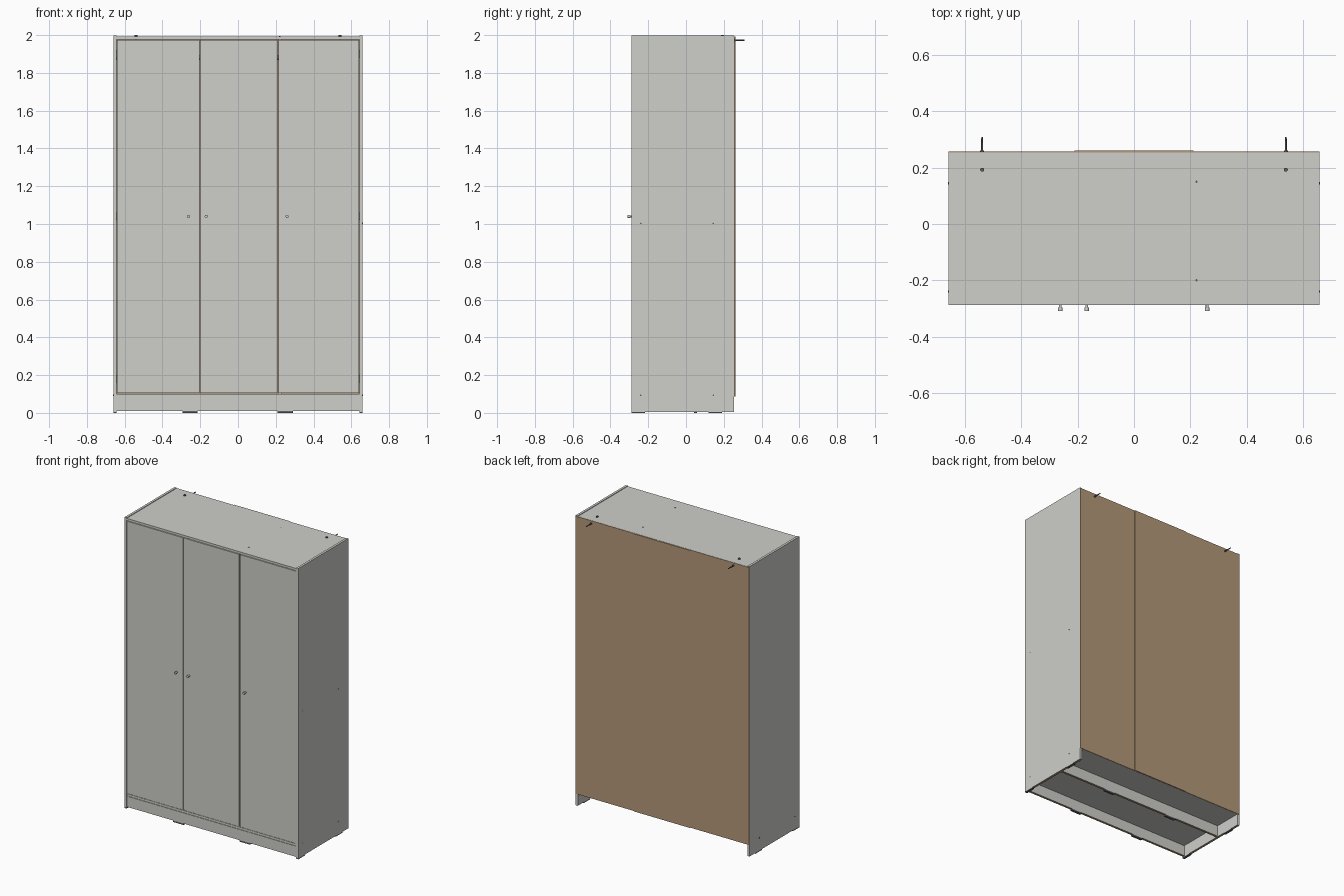
import bpy
import bmesh
import math
from mathutils import Matrix, Vector

cube = bpy.data.objects.get("Cube")
if cube:
    bpy.data.objects.remove(cube, do_unlink=True)


def material(name, rgb):
    m = bpy.data.materials.new(name)
    m.use_nodes = True
    m.diffuse_color = (*rgb, 1)
    m.node_tree.nodes["Principled BSDF"].inputs["Base Color"].default_value = (*rgb, 1)
    return m


WHITE = material("pale grey laminate", (0.62, 0.62, 0.59))
BROWN = material("brown hardboard", (0.46, 0.32, 0.19))
DARK = material("dark metal", (0.12, 0.12, 0.12))


def finish(bm, name, *mats):
    me = bpy.data.meshes.new(name)
    bm.to_mesh(me)
    bm.free()
    for m in mats:
        me.materials.append(m)
    ob = bpy.data.objects.new(name, me)
    bpy.context.collection.objects.link(ob)
    return ob


def board(name, x, y, z, mat=WHITE, raw_bottom=False):
    """Box from (min, max) ranges, optionally with an unfinished lower edge."""
    bm = bmesh.new()
    size = Vector([r[1] - r[0] for r in (x, y, z)])
    mid = Vector([(r[0] + r[1]) / 2 for r in (x, y, z)])
    bmesh.ops.create_cube(bm, size=1, matrix=Matrix.Translation(mid) @ Matrix.Diagonal((*size, 1)))
    bm.normal_update()
    if raw_bottom:
        for f in bm.faces:
            f.material_index = int(f.normal.z < -0.5)
        return finish(bm, name, mat, BROWN)
    return finish(bm, name, mat)


def rod(name, centre, radius, length, axis, mat, tip=None):
    """Round bar along an axis, with an optional narrower tip."""
    bm = bmesh.new()
    turn = Vector((0, 0, 1)).rotation_difference(Vector(axis)).to_matrix().to_4x4()
    bmesh.ops.create_cone(bm, cap_ends=True, segments=16, radius1=radius,
                          radius2=radius if tip is None else tip, depth=length,
                          matrix=Matrix.Translation(centre) @ turn)
    for f in bm.faces:
        f.smooth = len(f.verts) == 4
    ob = finish(bm, name, mat)
    for e in ob.data.edges:
        a, b = (ob.data.vertices[i].co for i in e.vertices)
        e.use_edge_sharp = abs((a - b).dot(Vector(axis))) < length / 2
    return ob


T = 0.016
W = 0.66
FRONT, REAR = -0.288, 0.254
INNER = (-W + T, W - T)

# Carcass
for s, side in ((1, "left"), (-1, "right")):
    xs = sorted((s * W, s * (W - T)))
    board(side + "_side_panel", xs, (FRONT, REAR), (0.006, 1.997), raw_bottom=True)
    for y, end in ((-0.288, "front"), (0.12, "back")):
        board(f"{side}_{end}_side_pad", xs, (y, y + 0.07), (0, 0.006), DARK)
board("top_panel", INNER, (FRONT, REAR), (1.978, 1.993))
board("floor_panel", INNER, (FRONT + 0.004, REAR), (0.085, 0.1))
board("plinth", INNER, (FRONT + 0.004, FRONT + 0.02), (0.01, 0.083), raw_bottom=True)
board("floor_support_rail", INNER, (0.042, 0.058), (0.01, 0.085), raw_bottom=True)
for x in (-0.295, 0.21):
    board("plinth_pad", (x, x + 0.08), (FRONT + 0.004, FRONT + 0.02), (0, 0.01), DARK)
    board("rail_pad", (x, x + 0.08), (0.042, 0.058), (0, 0.01), DARK)

# Interior
board("partition", (0.214, 0.23), (FRONT + 0.03, REAR), (0.1, 1.978))
board("shelf", (0.23, W - T), (FRONT + 0.03, REAR), (0.995, 1.011))
rod("hanging_rail", ((INNER[0] + 0.214) / 2, 0, 1.88), 0.012, 0.214 - INNER[0], (1, 0, 0), DARK)

# Back boards, the middle one overlapping its neighbours
BACK_Z = (0.086, 1.992)
board("back_board_right", (-W, -0.2), (REAR, 0.257), BACK_Z, BROWN)
board("back_board_left", (0.2, W), (REAR, 0.257), BACK_Z, BROWN)
board("back_board_middle", (-0.212, 0.212), (REAR, 0.262), BACK_Z, BROWN)

# Doors with a cover strip between the pair
DOOR_Z = (0.104, 1.974)
for name, x in (("right", (-0.641, -0.216)), ("middle", (-0.202, 0.209)), ("left", (0.215, 0.641))):
    board(name + "_door", x, (FRONT, FRONT + T), DOOR_Z)
board("door_cover_strip", (-0.222, -0.204), (FRONT + 0.004, FRONT + 0.024), DOOR_Z)

# Hinges
for s in (-1, 1):
    for z in (0.18, 1.04, 1.9):
        xs = sorted((s * 0.6, s * 0.6435))
        board("hinge", xs, (FRONT + 0.008, FRONT + 0.03), (z - 0.02, z + 0.02), DARK)

# Knobs
for x in (-0.262, -0.168, 0.26):
    rod("knob_stem", (x, -0.294, 1.04), 0.005, 0.014, (0, -1, 0), WHITE)
    rod("knob_head", (x, -0.303, 1.04), 0.008, 0.014, (0, -1, 0), WHITE, 0.0085)

# Wall fixings
for s in (-1, 1):
    x = s * 0.54
    rod("wall_screw", (x, 0.28, 1.973), 0.004, 0.06, (0, 1, 0), DARK, 0.003)
    rod("wall_screw_collar", (x, 0.259, 1.973), 0.007, 0.006, (0, 1, 0), DARK)
    rod("top_fixing", (x, 0.193, 1.995), 0.007, 0.01, (0, 0, 1), DARK)

# Screw heads on the top and sides
for y in (-0.2, 0.15):
    rod("top_screw", (0.222, y, 1.993), 0.004, 0.002, (0, 0, 1), DARK)
for s in (-1, 1):
    for z in ((0.093, 1.003) if s > 0 else (0.093,)):
        for y in (-0.24, 0.145):
            rod("side_screw", (s * W, y, z), 0.004, 0.002, (s, 0, 0), DARK)
